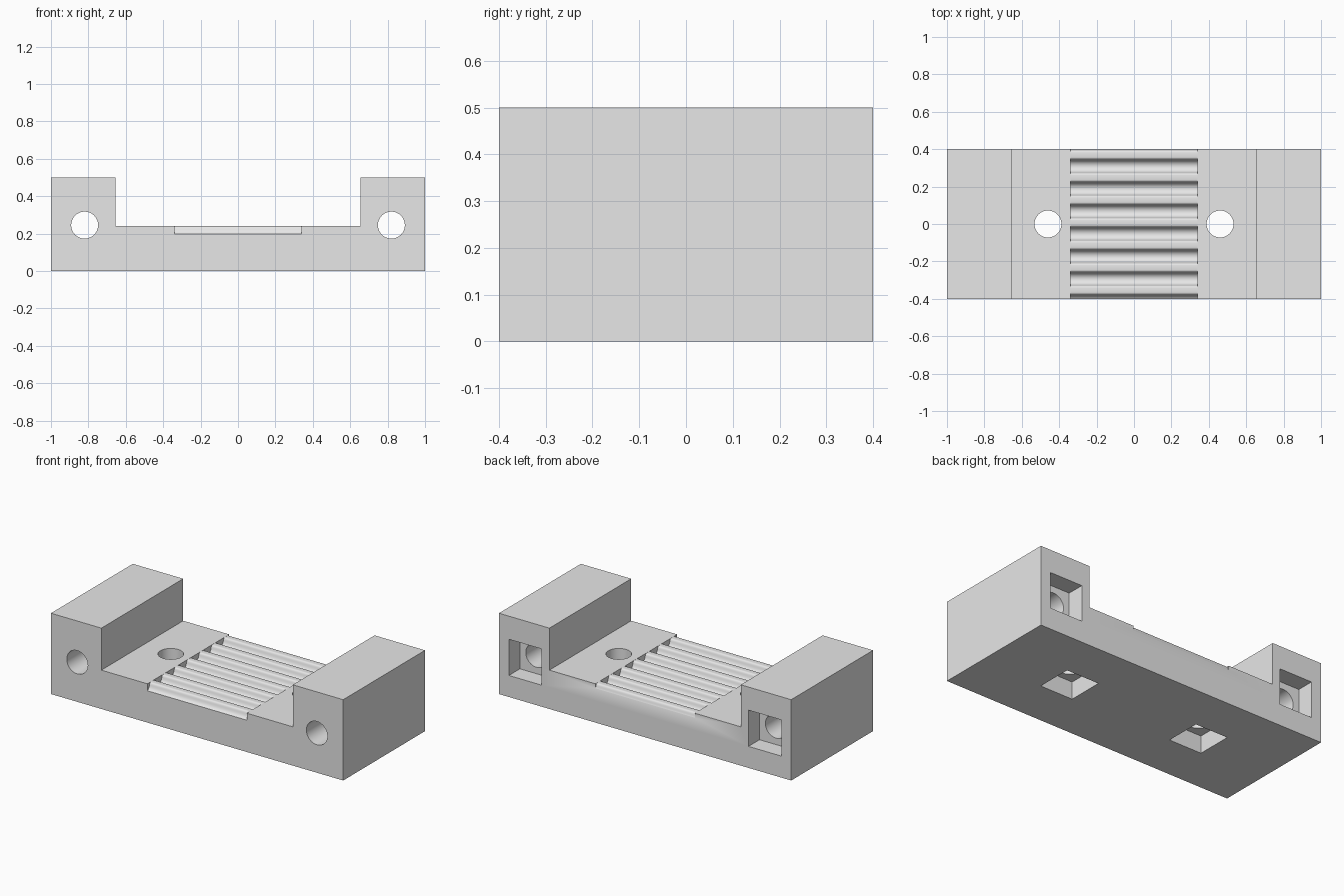
import bpy, bmesh, math
from mathutils import Matrix, Vector

if "Cube" in bpy.data.objects:
    bpy.data.objects.remove(bpy.data.objects["Cube"])

grey = bpy.data.materials.new("light_grey")
grey.diffuse_color = (0.8, 0.8, 0.8, 1)
grey.use_nodes = True
grey.node_tree.nodes["Principled BSDF"].inputs["Base Color"].default_value = grey.diffuse_color


def make_object(name, bm):
    bmesh.ops.recalc_face_normals(bm, faces=bm.faces[:])
    mesh = bpy.data.meshes.new(name)
    bm.to_mesh(mesh)
    bm.free()
    mesh.materials.append(grey)
    obj = bpy.data.objects.new(name, mesh)
    bpy.context.collection.objects.link(obj)
    return obj


def prism(name, points, direction):
    """Extrude a closed outline along a direction."""
    bm = bmesh.new()
    face = bm.faces.new([bm.verts.new(p) for p in points])
    ext = bmesh.ops.extrude_face_region(bm, geom=[face])
    moved = [g for g in ext["geom"] if isinstance(g, bmesh.types.BMVert)]
    bmesh.ops.translate(bm, verts=moved, vec=Vector(direction))
    return make_object(name, bm)


def box(name, center, size):
    bm = bmesh.new()
    bmesh.ops.create_cube(bm, size=1, matrix=Matrix.Translation(center) @ Matrix.Diagonal((*size, 1)))
    return make_object(name, bm)


def rod(name, center, radius, length, axis):
    bm = bmesh.new()
    turn = Matrix.Rotation(math.pi / 2, 4, "X") if axis == "Y" else Matrix.Identity(4)
    bmesh.ops.create_cone(bm, cap_ends=True, segments=48, radius1=radius, radius2=radius,
                          depth=length, matrix=Matrix.Translation(center) @ turn)
    return make_object(name, bm)


def cut(target, cutter):
    cutter.hide_render = True
    mod = target.modifiers.new("cut", "BOOLEAN")
    mod.operation = "DIFFERENCE"
    mod.solver = "EXACT"
    mod.object = cutter
    bpy.context.view_layer.objects.active = target
    bpy.ops.object.modifier_apply(modifier=mod.name)
    bpy.data.objects.remove(cutter)


# U-shaped clamp body
FLOOR = 0.24
right = [(1, 0), (1, 0.5), (0.655, 0.5), (0.655, FLOOR)]
outline = right + [(-x, z) for x, z in reversed(right)]
body = prism("clamp_body", [(x, -0.4, z) for x, z in outline], (0, 0.8, 0))

# Toothed bed: rounded grooves with narrow lands, repeated along the depth
UNIT, PITCH = 0.06, 0.1205
half = [(0.80, 0), (0.72, 0.015), (0.66, 0.06), (0.61, 0.14), (0.578, 0.238), (0.547, 0.343),
        (0.505, 0.444), (0.45, 0.54), (0.358, 0.637), (0.248, 0.707), (0.127, 0.75), (0, 0.764)]
groove = [(-y, d) for y, d in half] + [(y, d) for y, d in reversed(half[:-1])]
bed = []
for k in range(-4, 4):
    mid = 0.068 + k * PITCH
    bed += [(mid + y * UNIT, FLOOR - 0.0005 - d * UNIT) for y, d in groove]
bed += [(bed[-1][0], 0.3), (bed[0][0], 0.3)]
cut(body, prism("groove_cutter", [(-0.34, y, z) for y, z in bed], (0.68, 0, 0)))

# Bolt holes with square nut pockets on the back and underside
HOLE, NUT, DEEP = 0.072, 0.224, 0.108
for s in (-1, 1):
    cut(body, rod("post_hole", (s * 0.82, 0, 0.245), HOLE, 1.2, "Y"))
    cut(body, box("post_pocket", (s * 0.82, 0.5 - DEEP / 2, 0.245), (NUT, 0.2 + DEEP, NUT)))
    cut(body, rod("floor_hole", (s * 0.46, 0, 0.1), HOLE, 0.6, "Z"))
    cut(body, box("floor_pocket", (s * 0.46, 0, (DEEP - 0.1) / 2), (NUT, NUT, DEEP + 0.1)))

# Smooth curved surfaces, crisp corners
bpy.ops.object.select_all(action="DESELECT")
body.select_set(True)
bpy.context.view_layer.objects.active = body
bpy.ops.object.shade_smooth_by_angle(angle=math.radians(35))
